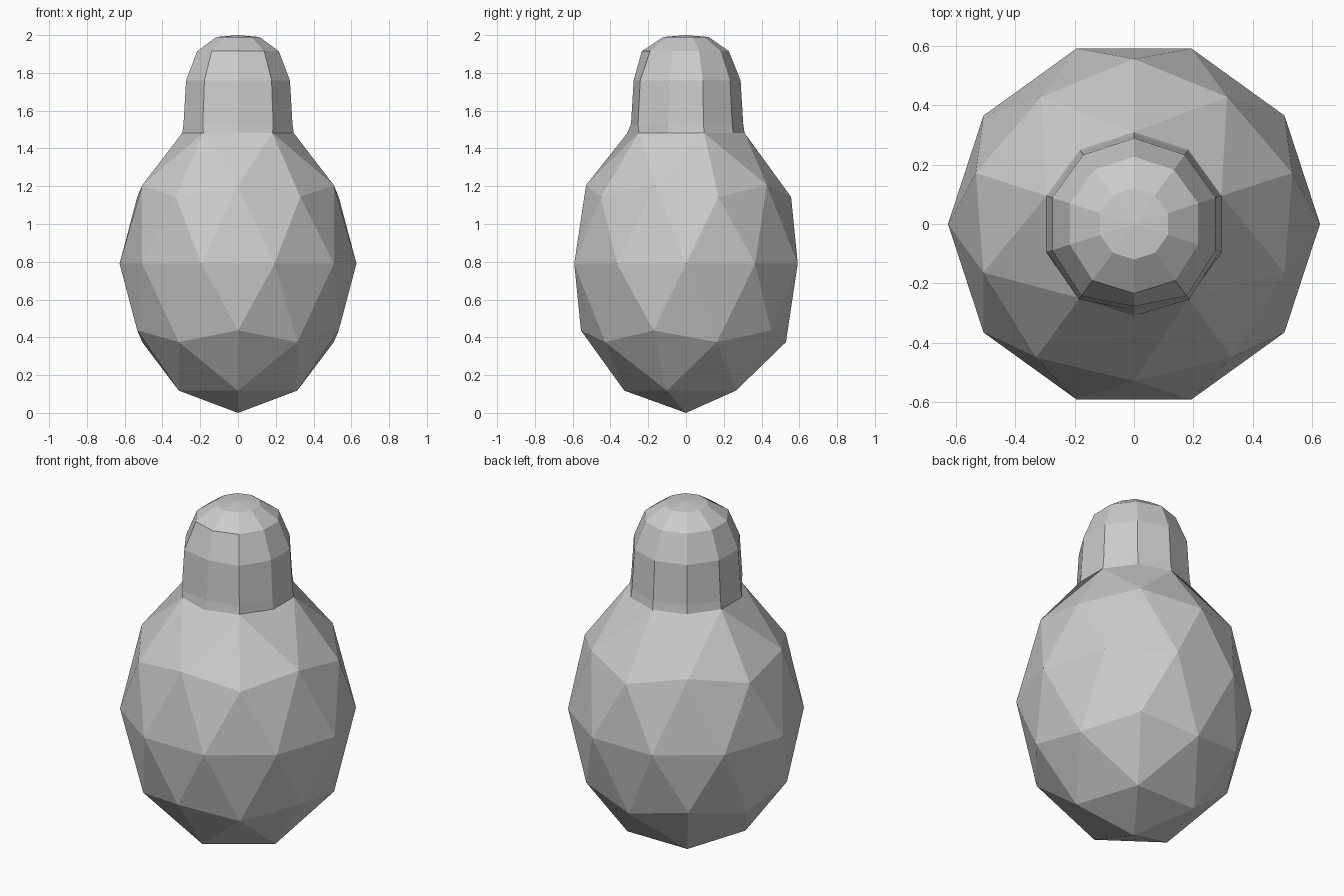
import bpy, bmesh, math
from mathutils import Matrix

if "Cube" in bpy.data.objects:
    bpy.data.objects.remove(bpy.data.objects["Cube"])

bm = bmesh.new()

# Faceted egg-shaped body with a vertex line facing the front
bmesh.ops.create_icosphere(bm, subdivisions=2, radius=1.0)
turn = Matrix.Rotation(math.radians(90), 4, 'Z')
bmesh.ops.transform(bm, matrix=turn, verts=bm.verts)
for v in bm.verts:
    v.co.x *= 0.627
    v.co.y *= 0.622
    v.co.z = 0.79 + 0.79 * v.co.z

# Open the top and double the number of sides around the opening
pole = max(bm.verts, key=lambda v: v.co.z)
bmesh.ops.delete(bm, geom=[pole], context='VERTS')
rim = [e for e in bm.edges if e.is_boundary]
corners = {v for e in rim for v in e.verts}
bmesh.ops.subdivide_edges(bm, edges=rim, cuts=1)
loop = [v for v in bm.verts if v.is_boundary]
for v in loop:
    r, z = (0.37, 1.452) if v in corners else (0.31, 1.482)
    a = math.atan2(v.co.y, v.co.x)
    v.co = (r * math.cos(a), r * math.sin(a), z)


def angle(v):
    return math.atan2(v.co.y, v.co.x) % math.tau


# Ten-sided neck and rounded head; the front panel is slightly flattened
loop.sort(key=angle)
profile = [(0.303, 1.53), (0.289, 1.76), (0.227, 1.915), (0.12, 1.99)]
for r, z in profile:
    ring = []
    for v in loop:
        a = angle(v)
        off = abs(math.degrees(a) - 270)
        k = 1.0
        if r > 0.2 and off < 10:
            k = 0.96 if r > 0.25 else 1.03
        elif r > 0.2 and off < 45:
            k = 1.04
        ring.append(bm.verts.new((k * r * math.cos(a), k * r * math.sin(a), z)))
    for i in range(10):
        j = (i + 1) % 10
        bm.faces.new((loop[i], loop[j], ring[j], ring[i]))
    loop = ring
tip = bm.verts.new((0, 0, 2.0))
for i in range(10):
    bm.faces.new((loop[i], loop[(i + 1) % 10], tip))

bmesh.ops.recalc_face_normals(bm, faces=bm.faces)
mesh = bpy.data.meshes.new("body_with_neck")
bm.to_mesh(mesh)
bm.free()
obj = bpy.data.objects.new("body_with_neck", mesh)
bpy.context.collection.objects.link(obj)
